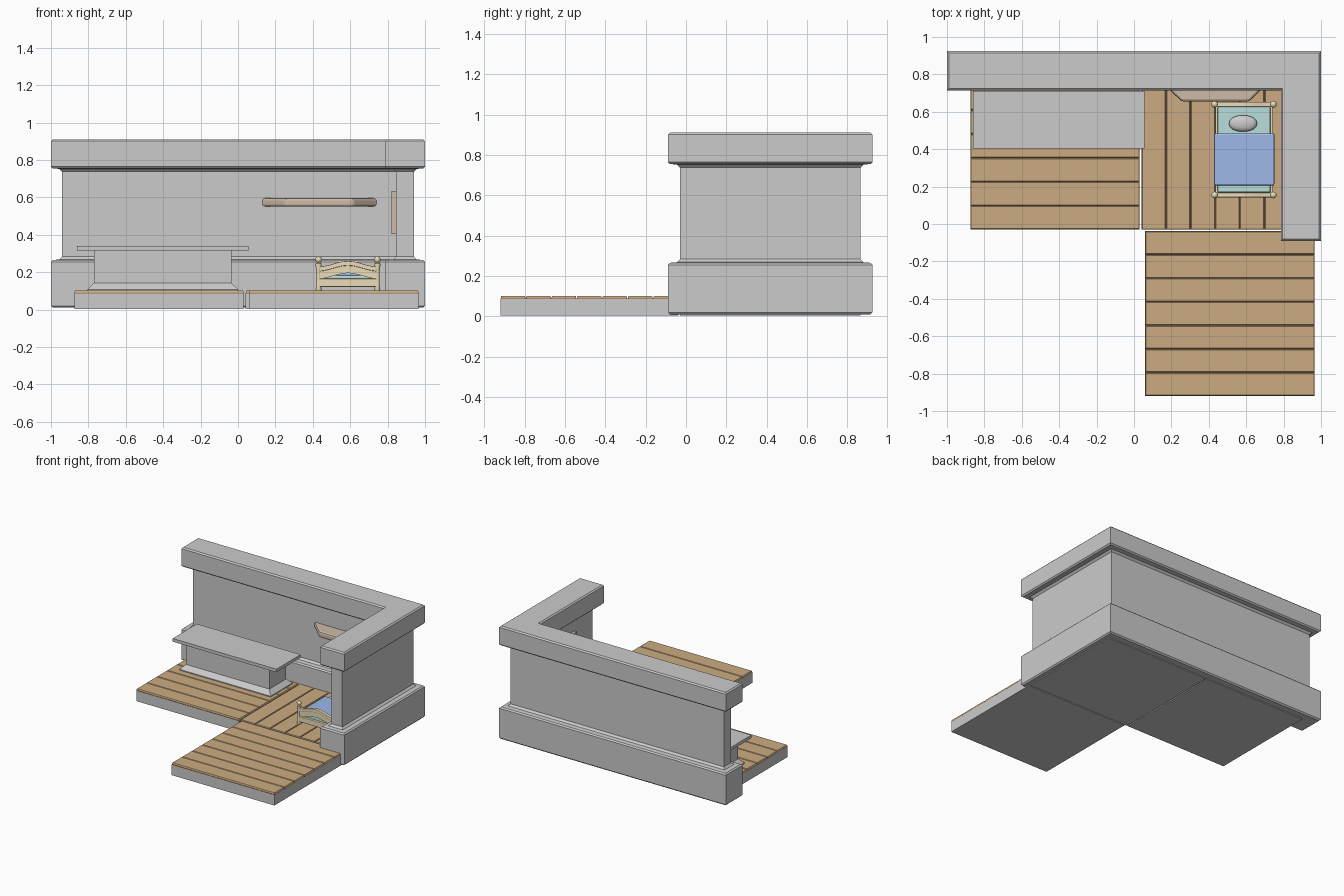
import bpy, bmesh, math

if "Cube" in bpy.data.objects:
    bpy.data.objects.remove(bpy.data.objects["Cube"])


def material(name, rgb):
    m = bpy.data.materials.new(name)
    m.diffuse_color = (*rgb, 1)
    m.use_nodes = True
    m.node_tree.nodes["Principled BSDF"].inputs["Base Color"].default_value = m.diffuse_color
    return m


WOOD = material("floor_wood", (0.60, 0.41, 0.22))
DARK = material("groove_wood", (0.26, 0.17, 0.09))
CREAM = material("pale_wood", (0.84, 0.72, 0.48))
TAN = material("shelf_wood", (0.62, 0.50, 0.39))
BLUE = material("blanket_blue", (0.34, 0.48, 0.82))
TEAL = material("sheet_teal", (0.48, 0.73, 0.70))


def loft(name, rings, mat=None, smooth=False):
    """Skin a stack of equal-length closed rings and cap both ends."""
    bm = bmesh.new()
    rows = [[bm.verts.new(p) for p in r] for r in rings]
    n = len(rows[0])
    for a, b in zip(rows, rows[1:]):
        for i in range(n):
            bm.faces.new((a[i], a[(i + 1) % n], b[(i + 1) % n], b[i]))
    bm.faces.new(rows[0])
    bm.faces.new(rows[-1])
    bmesh.ops.recalc_face_normals(bm, faces=bm.faces)
    me = bpy.data.meshes.new(name)
    bm.to_mesh(me)
    bm.free()
    ob = bpy.data.objects.new(name, me)
    bpy.context.collection.objects.link(ob)
    if mat:
        me.materials.append(mat)
    if smooth:
        bpy.ops.object.select_all(action='DESELECT')
        ob.select_set(True)
        bpy.context.view_layer.objects.active = ob
        bpy.ops.object.shade_smooth_by_angle(angle=math.radians(40))
    return ob


def rect(x0, x1, y0, y1, z, d=0.0):
    return [(x0 + d, y0 + d, z), (x1 - d, y0 + d, z),
            (x1 - d, y1 - d, z), (x0 + d, y1 - d, z)]


def bevel(ob, width, segments=1):
    m = ob.modifiers.new("bevel", 'BEVEL')
    m.width, m.segments = width, segments
    return ob


def box(name, x0, x1, y0, y1, z0, z1, mat=None, bev=0.0, segments=1):
    ob = loft(name, [rect(x0, x1, y0, y1, z) for z in (z0, z1)], mat)
    return bevel(ob, bev, segments) if bev else ob


# L-shaped wall: one outline, inset along a moulded profile
def wall_ring(d, z):
    return [(-1 + d, 0.925 - d, z), (-1 + d, 0.715 + d, z), (0.785 + d, 0.715 + d, z),
            (0.785 + d, -0.09 + d, z), (1 - d, -0.09 + d, z), (1 - d, 0.925 - d, z)]


WALL = [(0.01, 0.01), (0, 0.02), (0, 0.255), (0.01, 0.265), (0.045, 0.268), (0.06, 0.283),
        (0.06, 0.737), (0.045, 0.752), (0.01, 0.755), (0, 0.765), (0, 0.90), (0.01, 0.91)]
loft("wall", [wall_ring(d, z) for d, z in WALL])


# Floor tiles: grey slab, dark groove bed and bevelled planks
def floor(name, x0, x1, y0, y1, along_x):
    box(name + "_slab", x0, x1, y0, y1, 0.003, 0.085)
    box(name + "_groove_bed", x0, x1, y0, y1, 0.085, 0.089, DARK)
    n = 7
    for i in range(n):
        if along_x:
            s = (y1 - y0) / n
            r = (x0, x1, y0 + i * s + 0.002, y0 + (i + 1) * s - 0.002)
        else:
            s = (x1 - x0) / n
            r = (x0 + i * s + 0.002, x0 + (i + 1) * s - 0.002, y0, y1)
        loft(f"{name}_plank_{i + 1}", [rect(*r, 0.086), rect(*r, 0.095), rect(*r, 0.101, 0.003)], WOOD)


floor("left_floor", -0.875, 0.03, -0.03, 0.865, True)
floor("right_floor", 0.04, 0.96, -0.03, 0.865, False)
floor("front_floor", 0.06, 0.965, -0.92, -0.038, True)

# Counter: flared plinth, body and overhanging top
B = (-0.805, 0.0, 0.41, 0.69)
loft("counter_body", [rect(*B, 0.10), rect(*B, 0.108), rect(*B, 0.142, 0.035), rect(*B, 0.317, 0.035)])
box("counter_top", -0.86, 0.055, 0.405, 0.71, 0.315, 0.34)

# Wall shelf with angled ends
shelf = loft("wall_shelf", [[(0.12, 0.785, z), (0.255, 0.655, z), (0.615, 0.655, z), (0.75, 0.785, z)]
                            for z in (0.55, 0.597)], TAN)
bevel(shelf, 0.013, 2)

# Framed panel on the side wall
FY0, FY1, FZ0, FZ1 = 0.20, 0.50, 0.405, 0.635
for i, (a, b, c, d) in enumerate([(FY0, FY1, FZ0, FZ0 + 0.025), (FY0, FY1, FZ1 - 0.025, FZ1),
                                  (FY0, FY0 + 0.025, FZ0 + 0.025, FZ1 - 0.025),
                                  (FY1 - 0.025, FY1, FZ0 + 0.025, FZ1 - 0.025)]):
    box(f"picture_frame_{i + 1}", 0.822, 0.847, a, b, c, d, TAN)
box("picture_panel", 0.832, 0.847, FY0 + 0.02, FY1 - 0.02, FZ0 + 0.02, FZ1 - 0.02, TAN)

# Bed
CX, HALF = 0.588, 0.157
POST = [(0.013, 0.10), (0.016, 0.108), (0.012, 0.13), (0.012, 0.20), (0.016, 0.235), (0.016, 0.246),
        (0.009, 0.252), (0.015, 0.259), (0.018, 0.268), (0.014, 0.278), (0.005, 0.283)]


def arch_board(name, y, half_thick, low, high, arched_base):
    """Board whose top edge (and optionally base) swells in the middle."""
    us = [i / 6 - 1 for i in range(13)]
    swell = [0.015 * (1 + math.cos(math.pi * u)) for u in us]
    top = [(CX + u * HALF, high + s) for u, s in zip(us, swell)]
    base = [(CX + u * HALF, low + s * arched_base) for u, s in zip(us, swell)]
    outline = base + top[::-1]
    return loft(name, [[(x, yy, z) for x, z in outline] for yy in (y - half_thick, y + half_thick)], CREAM)


for end, y in (("foot", 0.155), ("head", 0.64)):
    for side, sx in (("left", -1), ("right", 1)):
        rings = [[(CX + sx * HALF + r * math.cos(k * math.pi / 6), y + r * math.sin(k * math.pi / 6), z)
                  for k in range(12)] for r, z in POST]
        loft(f"bed_{end}_{side}_post", rings, CREAM, True)
    bevel(arch_board(f"bed_{end}_top_rail", y, 0.013, 0.205, 0.23, 1), 0.004, 2)
    arch_board(f"bed_{end}_board", y, 0.008, 0.165, 0.215, 1)
    box(f"bed_{end}_bottom_rail", CX - HALF, CX + HALF, y - 0.011, y + 0.011, 0.122, 0.165, CREAM, 0.004, 2)

for side, sx in (("left", -1), ("right", 1)):
    x = CX + sx * 0.143
    box(f"bed_{side}_rail", x - 0.009, x + 0.009, 0.155, 0.64, 0.122, 0.158, CREAM)

box("mattress", 0.447, 0.73, 0.168, 0.628, 0.13, 0.185, TEAL, 0.008, 2)
box("blanket", 0.427, 0.75, 0.205, 0.485, 0.135, 0.197, BLUE, 0.008, 2)

# Pillow: subdivided block
pillow = box("pillow", 0.493, 0.673, 0.485, 0.59, 0.17, 0.225)
sub = pillow.modifiers.new("round", 'SUBSURF')
sub.levels = sub.render_levels = 2
for p in pillow.data.polygons:
    p.use_smooth = True
